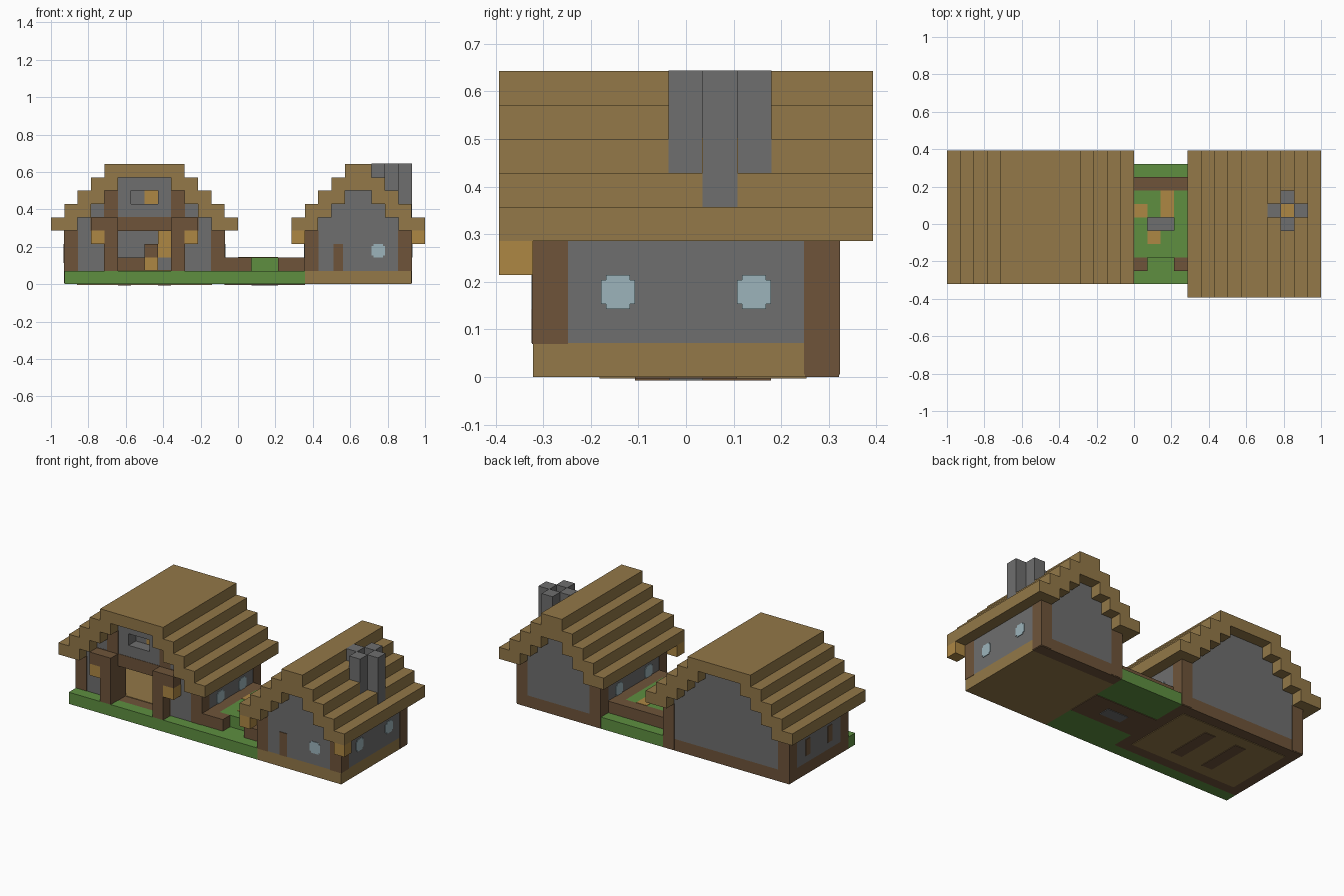
import bpy
import bmesh
from mathutils import Matrix, Vector

cube = bpy.data.objects.get("Cube")
if cube:
    bpy.data.objects.remove(cube, do_unlink=True)

UNIT = 1 / 14                    # one building block
ORIGIN = Vector((14, 5.5, 0))    # block grid to centred frame


def material(name, code):
    linear = [((c / 255 + 0.055) / 1.055) ** 2.4 for c in bytes.fromhex(code)]
    mat = bpy.data.materials.new(name)
    mat.use_nodes = True
    mat.diffuse_color = (*linear, 1)
    bsdf = next(n for n in mat.node_tree.nodes if n.type == 'BSDF_PRINCIPLED')
    bsdf.inputs["Base Color"].default_value = (*linear, 1)
    return mat


PLANK = material("plank tan", "937848")
STONE = material("stone grey", "6e6e6e")
LOG = material("log brown", "6e543a")
GRASS = material("grass green", "5e8f40")
GOLD = material("lamp gold", "ae8744")
GLASS = material("pale blue glass", "9cb4bb")


def part(name, mat, boxes, grow=0.0):
    """One object from block ranges ((x, x), (y, y), (z, z))."""
    bm = bmesh.new()
    for ranges in boxes:
        low = Vector([r[0] - grow for r in ranges])
        high = Vector([r[1] + grow for r in ranges])
        place = Matrix.Translation(((low + high) / 2 - ORIGIN) * UNIT)
        size = Matrix.Diagonal((high - low) * UNIT).to_4x4()
        bmesh.ops.create_cube(bm, size=1, matrix=place @ size)
    mesh = bpy.data.meshes.new(name)
    bm.to_mesh(mesh)
    bm.free()
    mesh.materials.append(mat)
    obj = bpy.data.objects.new(name, mesh)
    bpy.context.collection.objects.link(obj)
    return obj


def at(*starts):
    return [(s, s + 1) for s in starts]


def roof(name, x0, x1, depth):
    boxes = []
    for k in range(4):
        for a in (x0 + k, x1 - k - 2):
            boxes.append(((a, a + 2), depth, (4 + k, 5 + k)))
    boxes.append(((x0 + 4, x1 - 4), depth, (8, 9)))
    part(name, PLANK, boxes)


def gable(x0, x1, depth, rows):
    """Stepped wall blocks below a roof."""
    return [((x0 + k, x1 - k), depth, (4 + k, 5 + k)) for k in range(rows)]


def window(name, face, along):
    """Thin pane with clipped corners on a wall facing x."""
    skin = (face - 0.05, face + 0.05)
    part(name, GLASS, [
        (skin, (along, along + 1), (2.15, 2.85)),
        (skin, (along + .15, along + .85), (2, 3))])


# Ground and floors
part("lawn", GRASS, [((1, 19), (1, 2), (0, 1)), ((13, 19), (2, 10), (0, 1))])
part("left_foundation", LOG, [((1, 13), (2, 10), (0, 1))])
part("left_floor", PLANK, [((2, 12), (3, 9), (0, 1))], 0.05)
part("floor_joists", LOG, [((x, x + 1), (4, 8), (-.1, .5)) for x in (5, 8)])
part("right_floor", PLANK, [((19, 27), (1, 9), (0, 1))])
part("right_back_sill", LOG, [((19, 27), (9, 10), (0, 1))])
part("garden_soil", LOG, [((13, 19), (4, 7), (-.05, .5))])

# Raised garden with log border, a sunken stone slab and crops
part("garden_bed", GRASS, [
    ((14, 18), (3, 5), (1, 2)), ((14, 18), (6, 8), (1, 2)),
    ((14, 15), (5, 6), (1, 2)), ((17, 18), (5, 6), (1, 2))])
part("garden_slab", STONE, [((15, 17), (5, 6), (-.1, 1.3))])
part("garden_border", LOG, [
    ((13, 19), (8, 9), (1, 2)), ((13, 15), (2, 3), (1, 2)),
    ((17, 19), (2, 3), (1, 2)), ((13, 14), (3, 8), (1, 2)),
    ((18, 19), (3, 8), (1, 2))])
part("garden_crops", GOLD, [
    ((14, 15), (6, 7), (1.5, 2.03)), ((15, 16), (4, 5), (1.5, 2.03)),
    ((16, 17), (6, 8), (1.5, 2.03))])

# Left house walls, open at the doorway and the gable window
front, back = (2, 3), (9, 10)
part("left_front_wall", STONE, [
    ((1, 5), front, (1, 4)), ((9, 13), front, (1, 4)),
    ((2, 12), front, (4, 5)), ((3, 11), front, (5, 6)),
    ((4, 6), front, (6, 7)), ((8, 10), front, (6, 7)),
    ((5, 9), front, (7, 8))])
part("left_back_wall", STONE,
     [((1, 13), back, (1, 4))] + gable(2, 12, back, 4))
part("left_side_walls", STONE,
     [((x, x + 1), (3, 9), (1, 4)) for x in (1, 12)])
part("left_corner_logs", LOG,
     [(*at(x, y), (0.1, 4)) for x in (1, 12) for y in (2, 9)], 0.03)
part("left_front_posts", LOG,
     [((x, x + 1), front, (1, 7)) for x in (4, 9)], 0.03)
part("left_front_beam", LOG, [((3, 11), front, (4, 5))], 0.03)
roof("left_roof", 0, 14, (1, 11))

# Porch
part("porch_pillars", LOG, [(*at(x, 1), (1, 4)) for x in (4, 9)])
part("porch_caps", LOG, [((x, x + 2), (1, 2), (4, 5)) for x in (3, 9)])
part("porch_lamps", GOLD, [at(x, 1, 3) for x in (3, 10)])

# Furnishings visible through the openings
part("counter", LOG, [((5, 7), (7, 8), (1, 2)), at(7, 5, 2)])
part("crates", GOLD, [at(7, 5, 1), ((8, 9), (6, 7), (2, 4))])
part("stone_block", STONE, [at(8, 6, 1)])
part("loft_block", GOLD, [at(7, 3, 6)])
part("loft_stone", STONE, [at(6, 3, 6)])

# Left house side windows and shutters
for i, y in enumerate((4, 7)):
    window(f"left_garden_window_{i}", 13, y)
    part(f"left_shutter_{i}", LOG,
         [((.95, 1.05), (y + .2, y + .8), (1.6, 3))])

# Right house
wall = (1, 10)
part("right_walls", STONE,
     [((19, 27), wall, (1, 4))] + gable(20, 26, wall, 3))
part("right_front_logs", LOG, [(*at(x, 1), (1, 4)) for x in (19, 26)], 0.03)
part("right_back_logs", LOG, [(*at(x, 9), (0.1, 4)) for x in (19, 26)], 0.03)
part("right_door", LOG, [((21.15, 21.85), (.95, 1.05), (1, 3))])
part("right_front_window", GLASS, [
    ((24, 25), (.95, 1.05), (2.15, 2.85)),
    ((24.15, 24.85), (.95, 1.05), (2, 3))])
for i, y in enumerate((3, 7)):
    window(f"right_outer_window_{i}", 27, y)
    window(f"right_garden_window_{i}", 19, y)
part("right_lamps", GOLD, [at(x, 0, 3) for x in (18, 27)])
roof("right_roof", 18, 28, (0, 11))

# Cross-shaped chimney around a glowing core
part("chimney", STONE, [
    (*at(26, 6), (5, 9)), (*at(24, 6), (7, 9)),
    (*at(25, 5), (6, 9)), (*at(25, 7), (6, 9))], 0.02)
part("chimney_core", GOLD, [at(25, 6, 6)], 0.03)
